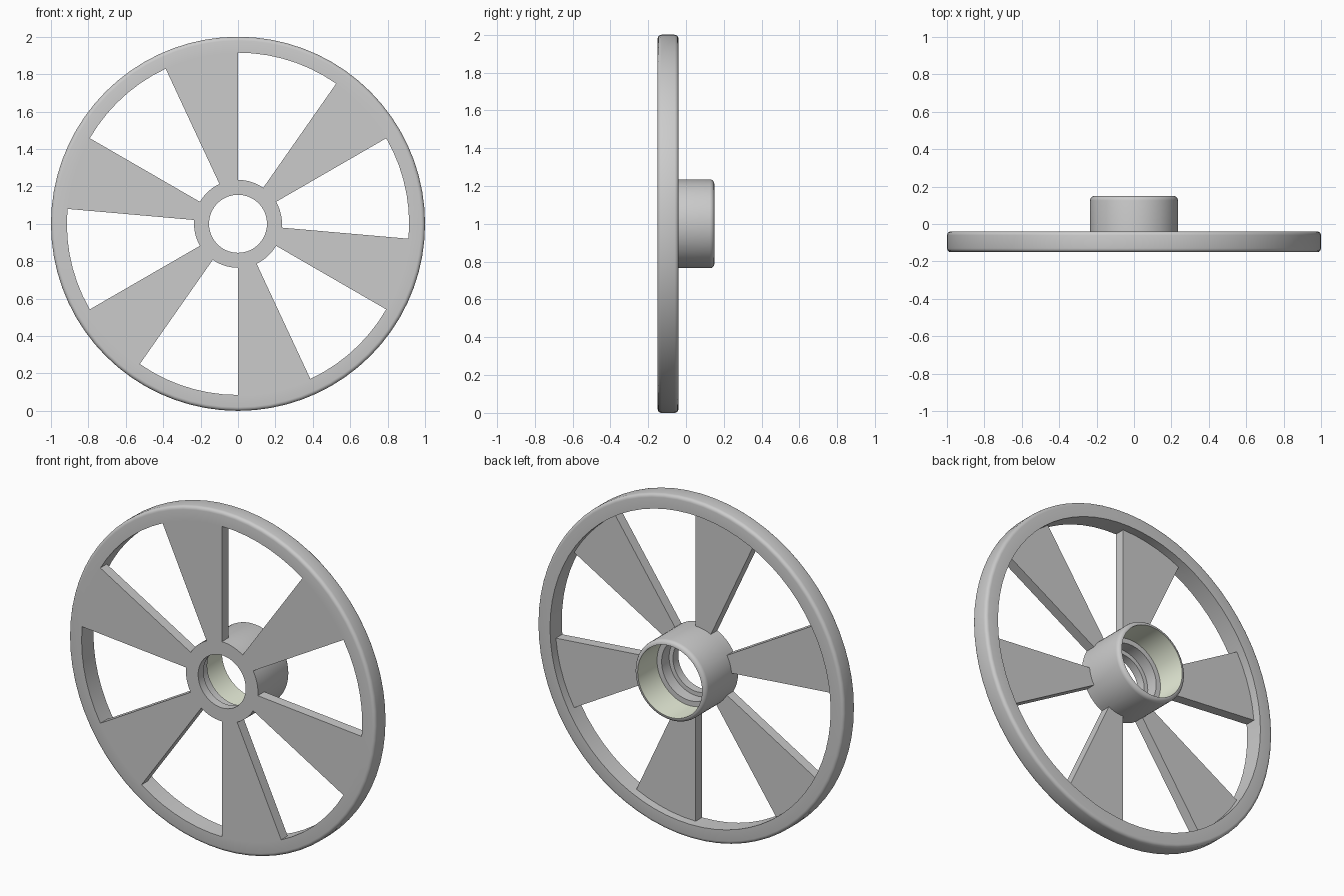
import bpy, bmesh
from math import sin, cos, pi

if "Cube" in bpy.data.objects:
    bpy.data.objects.remove(bpy.data.objects["Cube"])

N = 72                                   # 5 degree steps round the wheel
FRONT, BACK, SPOKE_BACK, HUB_BACK = -0.15, -0.04, -0.09, 0.15
R_RIM, R_HUB, R_LINING = 0.915, 0.235, 0.21


def is_spoke(i):
    """Six spokes of 25 degrees separated by 35 degree windows."""
    return 6 <= i % 12 <= 10


class Builder:
    """Polar mesh builder that shares vertices between parts."""

    def __init__(self):
        self.bm, self.cache = bmesh.new(), {}

    def vert(self, i, p):
        key = (i % N, round(p[0], 4), round(p[1], 4))
        if key not in self.cache:
            a = 2 * pi * key[0] / N
            self.cache[key] = self.bm.verts.new(
                (p[0] * cos(a), p[1], 1 + p[0] * sin(a)))
        return self.cache[key]

    def face(self, *corners):
        self.bm.faces.new([self.vert(i, p) for i, p in corners])

    def lathe(self, profile, use=lambda i: True):
        for p, q in zip(profile, profile[1:]):
            for i in filter(use, range(N)):
                self.face((i, p), (i + 1, p), (i + 1, q), (i, q))

    def finish(self, name):
        mesh = bpy.data.meshes.new(name)
        self.bm.to_mesh(mesh)
        self.bm.free()
        ob = bpy.data.objects.new(name, mesh)
        bpy.context.collection.objects.link(ob)
        bpy.ops.object.select_all(action='DESELECT')
        ob.select_set(True)
        bpy.context.view_layer.objects.active = ob
        bpy.ops.object.shade_smooth_by_angle(angle=pi / 6)
        return ob


def arc(r, y, rad, start, steps=4):
    """Quarter-round profile centred on (r, y), turning clockwise."""
    return [(r + rad * cos(start - pi / 2 * k / steps),
             y + rad * sin(start - pi / 2 * k / steps)) for k in range(steps + 1)]


wheel = Builder()

# Rim: rounded outer band, then its inner wall, left open where spokes join
b = 0.02
wheel.lathe([(R_RIM, BACK)] + arc(1 - b, BACK - b, b, pi / 2)
            + arc(1 - b, FRONT + b, b, 0) + [(R_RIM, FRONT)])
wheel.lathe([(R_RIM, FRONT), (R_RIM, SPOKE_BACK)], lambda i: not is_spoke(i))
wheel.lathe([(R_RIM, SPOKE_BACK), (R_RIM, BACK)])

# Hub: rounded outer wall, front face and stepped bore
b = 0.024
wheel.lathe([(R_LINING, HUB_BACK)] + arc(R_HUB - b, HUB_BACK - b, b, pi / 2)
            + [(R_HUB, SPOKE_BACK)])
wheel.lathe([(R_HUB, SPOKE_BACK), (R_HUB, FRONT)], lambda i: not is_spoke(i))
wheel.lathe([(R_HUB, FRONT), (0.155, FRONT), (0.155, -0.10),
             (0.18, -0.10), (0.18, -0.03), (R_LINING, -0.03)])

# Spokes: front, back and the two side walls of each
wheel.lathe([(R_RIM, FRONT), (R_HUB, FRONT)], is_spoke)
wheel.lathe([(R_HUB, SPOKE_BACK), (R_RIM, SPOKE_BACK)], is_spoke)
side = [(R_HUB, FRONT), (R_RIM, FRONT), (R_RIM, SPOKE_BACK), (R_HUB, SPOKE_BACK)]
for i in range(6, N, 12):
    wheel.face(*[(i, p) for p in reversed(side)])
    wheel.face(*[(i + 5, p) for p in side])
wheel.finish("spoked_wheel")

# Pale lining of the hub socket
lining = Builder()
lining.lathe([(R_LINING, -0.03), (R_LINING, HUB_BACK)])
pale = bpy.data.materials.new("pale_lining")
pale.diffuse_color = (0.83, 0.88, 0.72, 1)
pale.use_nodes = True
pale.node_tree.nodes["Principled BSDF"].inputs["Base Color"].default_value = pale.diffuse_color
lining.finish("hub_lining").data.materials.append(pale)
